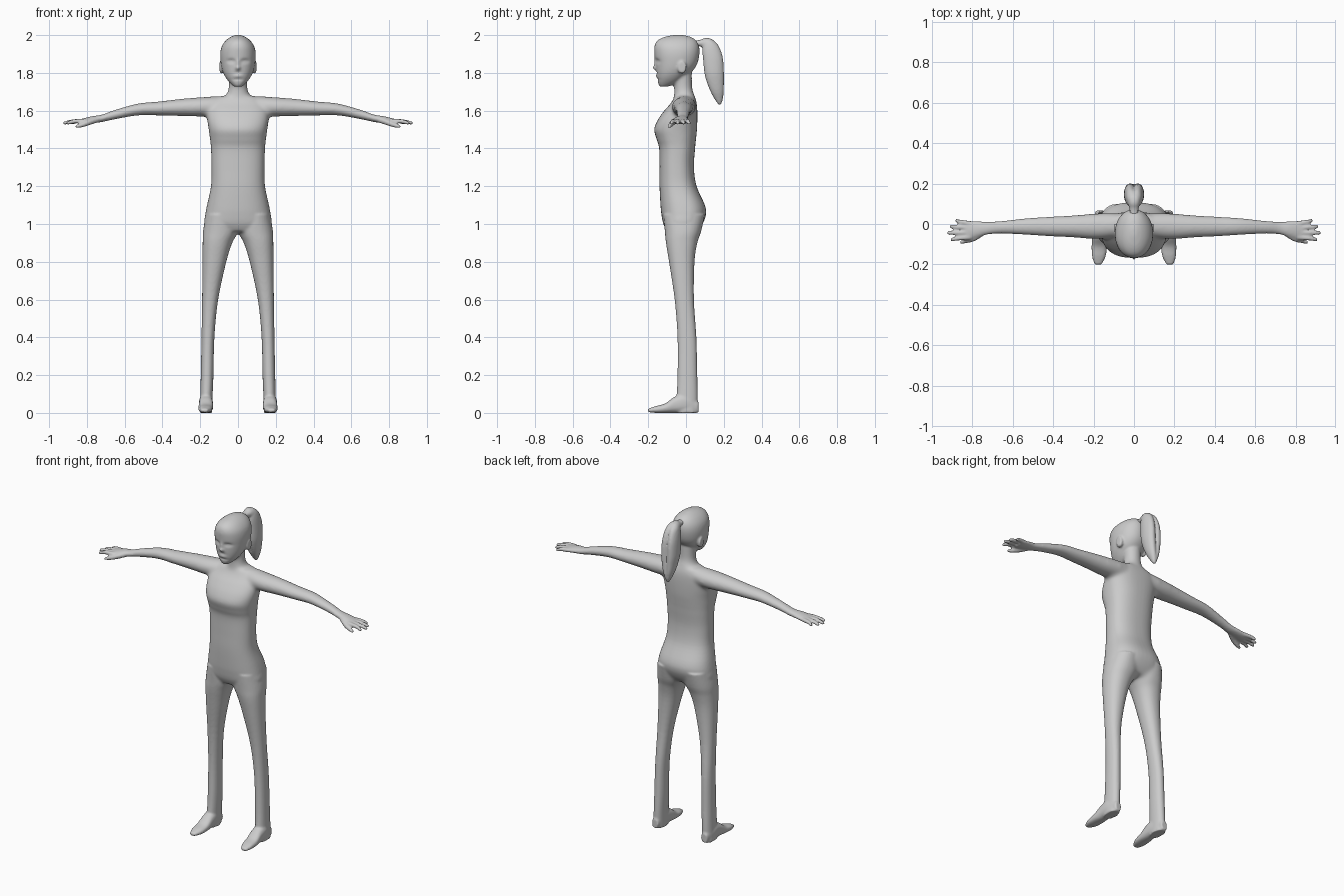
import bpy, bmesh, math
from mathutils import Vector


def resample(rows, k=5):
    """Catmull-Rom interpolation of the section rows."""
    out = []
    for i in range(len(rows) - 1):
        p0, p1, p2 = rows[max(i - 1, 0)], rows[i], rows[i + 1]
        p3 = rows[min(i + 2, len(rows) - 1)]
        for j in range(k):
            t = j / k
            out.append([0.5 * (2 * b + (c - a) * t + (2 * a - 5 * b + 4 * c - d) * t * t
                               + (3 * b - a - 3 * c + d) * t ** 3)
                        for a, b, c, d in zip(p0, p1, p2, p3)])
    return out + [list(rows[-1])]


def loft(bm, axis, rows, s=1, p=2.0, n=32):
    """Rounded sections along an axis; row = position, then min/max on the other two axes."""
    rings = []
    for t, a0, a1, b0, b1 in resample(rows):
        ring = []
        for i in range(n):
            c, d = math.cos(2 * math.pi * i / n), math.sin(2 * math.pi * i / n)
            a = (a0 + a1) / 2 + (a1 - a0) / 2 * math.copysign(abs(c) ** (2 / p), c)
            b = (b0 + b1) / 2 + (b1 - b0) / 2 * math.copysign(abs(d) ** (2 / p), d)
            x, y, z = {'x': (t, a, b), 'y': (a, t, b), 'z': (a, b, t)}[axis]
            ring.append(bm.verts.new((s * x, y, z)))
        rings.append(ring)
    for r, q in zip(rings, rings[1:]):
        for i in range(n):
            bm.faces.new((r[i], r[(i + 1) % n], q[(i + 1) % n], q[i]))
    bm.faces.new(rings[0])
    bm.faces.new(rings[-1])


def sym(rows):
    """Rows of (z, half width, front y, back y) centred on x = 0."""
    return [(z, -w, w, f, b) for z, w, f, b in rows]


def fuse(bm, name, voxel, smooth):
    """Merge the overlapping parts into one smooth skin."""
    bmesh.ops.recalc_face_normals(bm, faces=bm.faces[:])
    me = bpy.data.meshes.new(name)
    bm.to_mesh(me)
    bm.free()
    ob = bpy.data.objects.new(name, me)
    bpy.context.collection.objects.link(ob)
    m = ob.modifiers.new("fuse", 'REMESH')
    m.mode, m.voxel_size = 'VOXEL', voxel
    m = ob.modifiers.new("soften", 'SMOOTH')
    m.factor, m.iterations = 0.5, smooth
    bpy.context.view_layer.update()
    new = bpy.data.meshes.new_from_object(ob.evaluated_get(bpy.context.evaluated_depsgraph_get()))
    ob.modifiers.clear()
    ob.data = new
    for f in new.polygons:
        f.use_smooth = True
    return ob


bm = bmesh.new()
# torso
loft(bm, 'z', sym([(.96, .15, -.10, .06), (1.0, .178, -.12, .088), (1.05, .173, -.13, .106),
                   (1.1, .164, -.135, .1), (1.2, .143, -.14, .056), (1.3, .14, -.14, .042),
                   (1.4, .143, -.142, .048), (1.45, .148, -.156, .053), (1.5, .155, -.168, .058),
                   (1.55, .163, -.15, .06), (1.6, .163, -.115, .06), (1.64, .15, -.08, .057),
                   (1.675, .10, -.06, .047)]), p=2.4, n=48)
# neck
loft(bm, 'z', sym([(1.62, .1, -.07, .055), (1.68, .066, -.064, .046), (1.72, .05, -.063, .034),
                   (1.82, .05, -.06, .03)]))
# head
loft(bm, 'z', sym([(1.727, .018, -.137, -.1), (1.735, .03, -.144, -.07), (1.755, .05, -.15, -.03),
                   (1.78, .068, -.154, .0), (1.81, .082, -.158, .035), (1.85, .091, -.161, .06),
                   (1.9, .094, -.167, .071), (1.94, .086, -.167, .069), (1.97, .066, -.152, .055),
                   (1.99, .04, -.115, .025), (2.001, .012, -.06, -.02)]), p=2.15, n=48)

for s in (1, -1):
    # ear
    loft(bm, 'x', [(.06, -.04, -.005, 1.81, 1.85), (.088, -.046, .002, 1.795, 1.863),
                   (.097, -.04, .0, 1.805, 1.86)], s)
    # leg
    loft(bm, 'z', [(.0, .137, .203, -.05, .06), (.08, .135, .2, -.05, .062), (.2, .13, .197, -.045, .06),
                   (.4, .125, .193, -.045, .055), (.6, .105, .19, -.06, .042), (.8, .062, .188, -.09, .045),
                   (.9, .03, .187, -.106, .06), (.96, .0, .185, -.112, .08), (1.05, .0, .17, -.12, .1)],
         s, 2.2)
    # foot
    loft(bm, 'y', [(-.201, .16, .195, .004, .022), (-.16, .14, .208, 0, .036), (-.11, .133, .21, 0, .05),
                   (-.06, .132, .207, 0, .085), (0, .135, .205, 0, .1), (.066, .15, .19, 0, .06)], s, 2.4)
    # arm and palm
    loft(bm, 'x', [(.04, -.05, .045, 1.585, 1.68), (.12, -.07, .054, 1.57, 1.676), (.2, -.075, .052, 1.568, 1.671),
                   (.3, -.066, .042, 1.572, 1.662), (.42, -.06, .035, 1.575, 1.648),
                   (.53, -.053, .028, 1.575, 1.637), (.65, -.047, .015, 1.555, 1.604),
                   (.72, -.051, .011, 1.54, 1.579), (.77, -.065, .013, 1.534, 1.571),
                   (.82, -.077, .016, 1.529, 1.559), (.838, -.074, .014, 1.53, 1.554)], s)
    # fingers: base y, tip x, tip y
    for y0, x1, y1 in ((.004, .885, .016), (-.019, .912, -.012), (-.043, .925, -.044), (-.066, .908, -.076)):
        loft(bm, 'x', [(x, y - r, y + r, z - r, z + r) for x, y, z, r in
                       ((.81, y0, 1.546, .012), ((.81 + x1) / 2 + .01, (y0 + y1) / 2, 1.543, .0115),
                        (x1 - .008, y1, 1.535, .010), (x1, y1, 1.534, .007))], s, n=12)
    # thumb
    loft(bm, 'x', [(x, y - r, y + r, z - r, z + r) for x, y, z, r in
                   ((.74, -.04, 1.553, .015), (.79, -.07, 1.537, .0155), (.83, -.083, 1.523, .0125),
                    (.862, -.09, 1.515, .008))], s, n=12)

body = fuse(bm, "body", .006, 5)

# blend the joints, then shape the face
bm = bmesh.new()
bm.from_mesh(body.data)
joints = [(Vector(c), r) for c, r in (((0, 0, .96), .14), ((.17, -.01, 1.59), .13), ((-.17, -.01, 1.59), .13),
                                      ((0, 0, 1.665), .13))]
for step in range(40):
    k = 1 - step / 50
    near = [v for v in bm.verts if any((v.co - c).length < r * k for c, r in joints)]
    bmesh.ops.smooth_vert(bm, verts=near, factor=.5, use_axis_x=True, use_axis_y=True, use_axis_z=True)
# x, z, spread x, spread z, push along y
face = [(.037, 1.862, .02, .011, .010), (-.037, 1.862, .02, .011, .010), (0, 1.85, .010, .022, -.008),
        (0, 1.826, .013, .011, -.014), (0, 1.783, .022, .007, -.005), (0, 1.802, .02, .006, .003),
        (0, 1.765, .03, .006, .004), (.037, 1.86, .012, .006, -.004), (-.037, 1.86, .012, .006, -.004)]
for v in bm.verts:
    if v.co.z > 1.73 and v.co.y < -.09:
        x, z = v.co.x, v.co.z
        v.co.y += sum(a * math.exp(-((x - cx) / sx) ** 2 - ((z - cz) / sz) ** 2)
                      for cx, cz, sx, sz, a in face)
bm.to_mesh(body.data)
bm.free()

# ponytail: tied root and two hanging lobes
bm = bmesh.new()
loft(bm, 'y', [(.035, -.02, .02, 1.94, 1.972), (.075, -.023, .023, 1.94, 1.975),
               (.105, -.032, .032, 1.92, 1.986), (.14, -.038, .038, 1.91, 1.977),
               (.165, -.03, .03, 1.91, 1.95)])
for s in (1, -1):
    loft(bm, 'z', [(1.632, -.006, .008, .172, .186), (1.66, -.01, .02, .152, .195), (1.7, -.01, .034, .13, .2),
                   (1.75, -.01, .044, .11, .201), (1.8, -.01, .05, .097, .201), (1.87, -.01, .049, .09, .197),
                   (1.92, -.01, .044, .086, .184), (1.955, -.01, .036, .09, .165),
                   (1.98, -.01, .022, .1, .135)], s)
fuse(bm, "ponytail", .006, 5)
